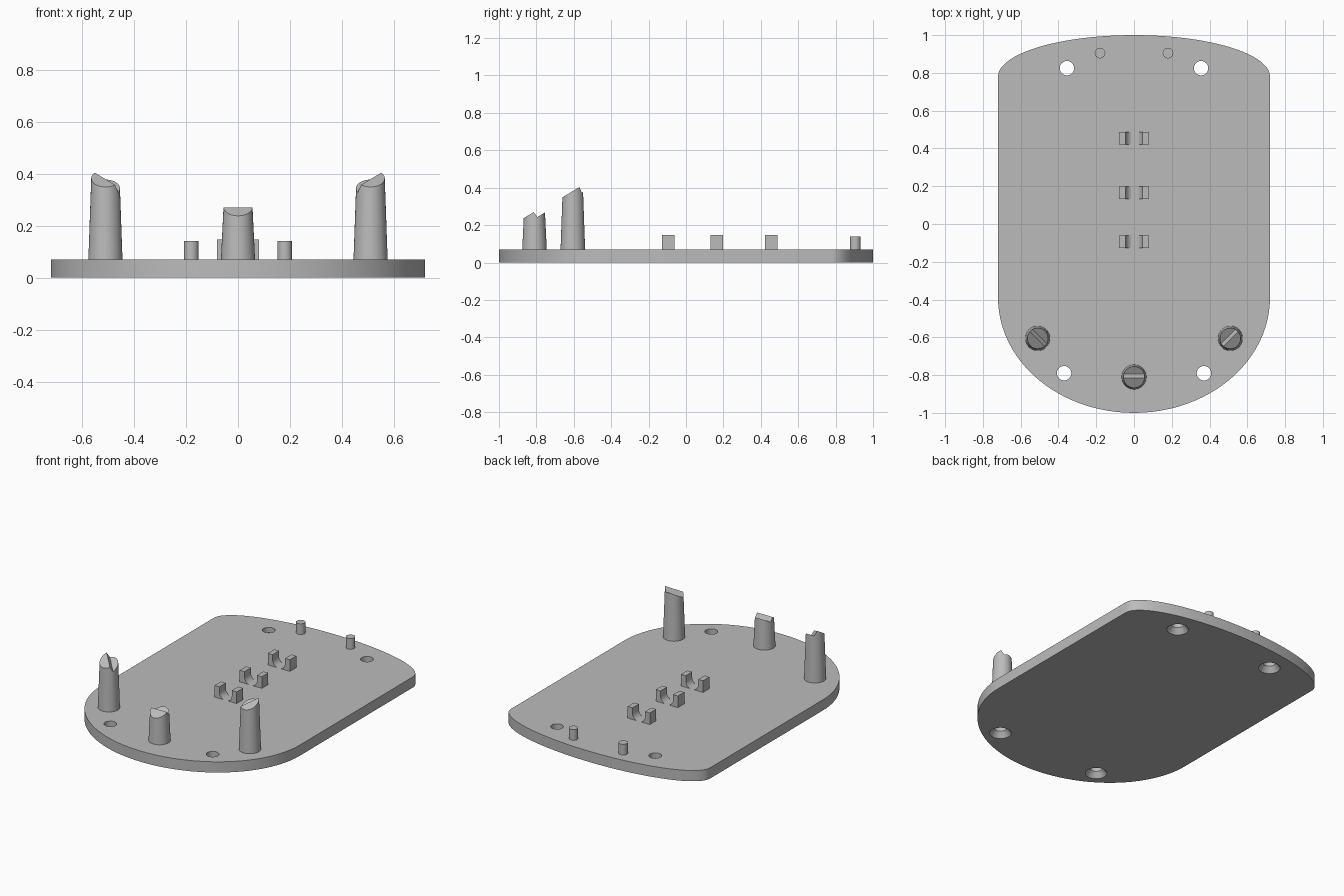
import bpy, bmesh, math
from mathutils import Vector, Matrix

if "Cube" in bpy.data.objects:
    bpy.data.objects.remove(bpy.data.objects["Cube"], do_unlink=True)

grey = bpy.data.materials.new("plain_grey")
grey.use_nodes = True
grey.diffuse_color = (0.5, 0.5, 0.5, 1)
grey.node_tree.nodes["Principled BSDF"].inputs["Base Color"].default_value = (0.5, 0.5, 0.5, 1)

THICK = 0.07
HALF_W = 0.72
SLOPE = 0.6


def add_object(name, bm):
    bmesh.ops.recalc_face_normals(bm, faces=bm.faces)
    mesh = bpy.data.meshes.new(name)
    bm.to_mesh(mesh)
    bm.free()
    mesh.materials.append(grey)
    obj = bpy.data.objects.new(name, mesh)
    bpy.context.collection.objects.link(obj)
    return obj


def prism(name, points, offset):
    """Extrude a closed outline of 3D points along an offset."""
    bm = bmesh.new()
    face = bm.faces.new([bm.verts.new(p) for p in points])
    ext = bmesh.ops.extrude_face_region(bm, geom=[face], use_keep_orig=True)
    moved = [v for v in ext["geom"] if isinstance(v, bmesh.types.BMVert)]
    bmesh.ops.translate(bm, verts=moved, vec=offset)
    return add_object(name, bm)


def cone(name, x, y, z0, z1, r0, r1, sides=48):
    bm = bmesh.new()
    bmesh.ops.create_cone(bm, cap_ends=True, segments=sides, radius1=r0, radius2=r1,
                          depth=z1 - z0, matrix=Matrix.Translation((x, y, (z0 + z1) / 2)))
    return add_object(name, bm)


def cut(obj, cutters):
    bpy.context.view_layer.objects.active = obj
    for c in cutters:
        c.hide_render = True
        mod = obj.modifiers.new("cut", "BOOLEAN")
        mod.operation = "DIFFERENCE"
        mod.solver = "EXACT"
        mod.object = c
        bpy.ops.object.modifier_apply(modifier=mod.name)
        bpy.data.objects.remove(c, do_unlink=True)


def smooth(obj):
    bpy.ops.object.select_all(action="DESELECT")
    obj.select_set(True)
    bpy.context.view_layer.objects.active = obj
    bpy.ops.object.shade_smooth_by_angle(angle=math.radians(30))


# Base plate: elliptical front and a flatter elliptical back
N = 48
outline = []
for cy, ry, start in ((0.78, 0.22, 0), (-0.39, 0.61, math.pi)):
    for i in range(N + 1):
        a = start + math.pi * i / N
        outline.append((HALF_W * math.cos(a), cy + ry * math.sin(a), 0))
plate = prism("base_plate", outline, (0, 0, THICK))

# Screw holes, countersunk from below
for hx, hy in ((0.355, 0.825), (0.37, -0.79)):
    for s in (-1, 1):
        cut(plate, [cone("hole_cutter", s * hx, hy, -0.1, 0.2, 0.038, 0.038),
                    cone("sink_cutter", s * hx, hy, -0.01, 0.035, 0.072, 0.038)])
smooth(plate)


def slanted_block(cx, cy, angle, z, near, lean):
    """Cutter with a sloping underside and a leaning near wall."""
    rot = Matrix.Rotation(angle, 3, "Z")
    bm = bmesh.new()
    rings = []
    for lift in (0, 0.2):
        n = near - lean * lift
        ring = []
        for u, v in ((-0.2, n), (0.2, n), (0.2, 0.25), (-0.2, 0.25)):
            p = rot @ Vector((u, v, 0))
            ring.append(bm.verts.new((cx + p.x, cy + p.y, z + SLOPE * p.y + lift)))
        rings.append(ring)
    bm.faces.new(rings[0])
    bm.faces.new(rings[1])
    for i in range(4):
        j = (i + 1) % 4
        bm.faces.new((rings[0][i], rings[0][j], rings[1][j], rings[1][i]))
    return add_object("post_cutter", bm)


# Tapered posts with a sloped top and a stepped ledge
quarter = math.pi / 4
for name, x, y, top, angle in (("front_post", 0, -0.81, 0.272, 0),
                               ("right_post", -0.51, -0.605, 0.382, -quarter),
                               ("left_post", 0.51, -0.605, 0.382, quarter)):
    high = top + 0.1
    post = cone(name, x, y, THICK - 0.01, high, 0.066, 0.051)
    cut(post, [slanted_block(x, y, 0, top, -0.25, 0),
               slanted_block(x, y, angle, top - 0.038, 0.015, 0.5)])
    smooth(post)

# Locating pins near the back edge
for s, side in ((-1, "right"), (1, "left")):
    smooth(cone(side + "_pin", s * 0.18, 0.905, THICK - 0.01, 0.14, 0.028, 0.028, 32))

# Cradles: paired cheeks with a round groove between them
R, GROOVE_Z = 0.045, 0.112
for k, y in enumerate((-0.095, 0.165, 0.455)):
    for s, side in ((-1, "right"), (1, "left")):
        profile = [(0.08, 0.06), (0.08, 0.146), (R, 0.146)]
        for i in range(13):
            a = math.radians(69) * i / 12
            profile.append((R * math.cos(a), GROOVE_Z - R * math.sin(a)))
        profile.append((profile[-1][0], 0.06))
        smooth(prism(f"cradle_{k + 1}_{side}_cheek",
                     [(s * px, y - 0.033, pz) for px, pz in profile], (0, 0.066, 0)))
